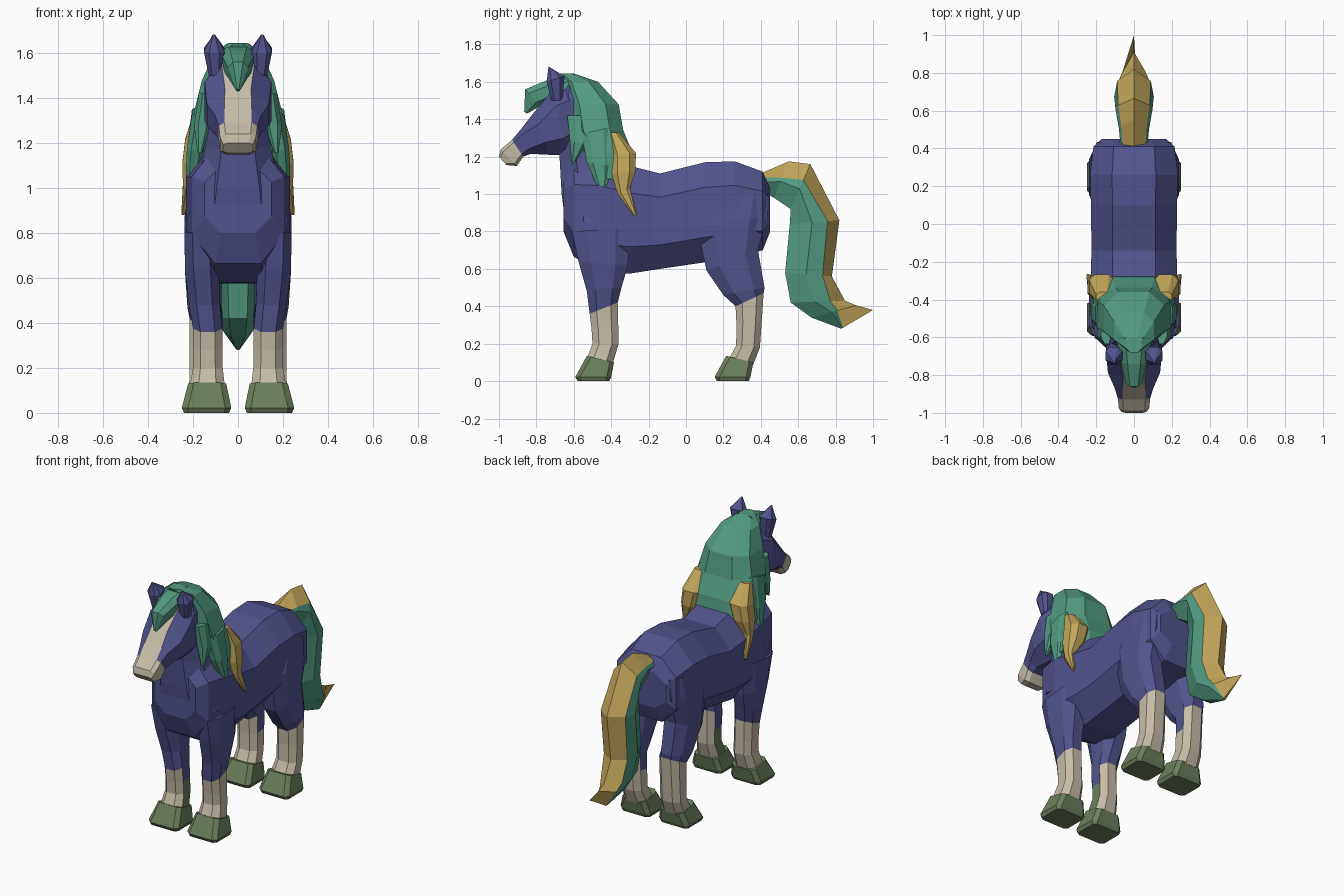
import bpy, bmesh
from mathutils import Vector


def lin(c):
    c /= 255
    return c / 12.92 if c < 0.04045 else ((c + 0.055) / 1.055) ** 2.4


def material(name, r, g, b):
    m = bpy.data.materials.new(name)
    m.diffuse_color = (lin(r), lin(g), lin(b), 1)
    return m


blue = material("coat_blue", 82, 84, 142)
green = material("mane_green", 82, 156, 130)
gold = material("lock_gold", 194, 166, 90)
cream = material("cream", 198, 188, 168)
olive = material("hoof_olive", 106, 126, 92)


# Chamfered-box ring: a, b are the (y, z) ends of its side line, x0..x1 its width
def ring(a, b, x0, x1, k=0.5):
    a, b = Vector(a), Vector(b)
    uv = [(k, 1), (1, k), (1, -k), (k, -1), (-k, -1), (-1, -k), (-1, k), (-k, 1)]
    pts = []
    for u, v in uv:
        p = a.lerp(b, (1 - v) / 2)
        pts.append(Vector(((x0 + x1) / 2 + (x1 - x0) / 2 * u, p.x, p.y)))
    return pts


# Skin a list of rings; rule(ring index, side index) picks the material slot
def loft(name, rings, mats, rule=lambda i, j: 0, mirror=False, caps=(0, 0)):
    bm = bmesh.new()
    vs = [[bm.verts.new(p) for p in r] for r in rings]
    n = len(rings[0])
    for i in range(len(vs) - 1):
        for j in range(n):
            q = (j + 1) % n
            f = bm.faces.new((vs[i][j], vs[i][q], vs[i + 1][q], vs[i + 1][j]))
            f.material_index = rule(i, j)
    for r, c in ((vs[0], caps[0]), (vs[-1], caps[1])):
        bm.faces.new(r).material_index = c
    bmesh.ops.recalc_face_normals(bm, faces=bm.faces[:])
    me = bpy.data.meshes.new(name)
    bm.to_mesh(me)
    bm.free()
    for m in mats:
        me.materials.append(m)
    ob = bpy.data.objects.new(name, me)
    bpy.context.collection.objects.link(ob)
    if mirror:
        ob.modifiers.new("Mirror", 'MIRROR')
    return ob


def mid(a, b, hw, k=0.5):
    return ring(a, b, -hw, hw, k)


# Torso: y, bottom, top, half width
torso = [(-.655, .80, 1.10, .15), (-.60, .665, 1.18, .205), (-.46, .58, 1.2, .232),
         (-.30, .575, 1.15, .23), (-.14, .60, 1.11, .225), (.10, .635, 1.17, .228),
         (.26, .66, 1.175, .232), (.41, .70, 1.12, .215), (.45, .80, 1.03, .17)]
loft("torso", [mid((y, t), (y, b), w) for y, b, t, w in torso], [blue])

# Neck: z, front y, back y, half width
neck = [(.85, -.645, -.25, .225), (1.0, -.665, -.25, .19), (1.18, -.675, -.32, .145),
        (1.35, -.69, -.38, .13), (1.5, -.70, -.42, .125), (1.6, -.66, -.5, .09)]
loft("neck", [mid((f, z), (b, z), w) for z, f, b, w in neck], [blue])

# Head with a cream blaze and muzzle
loft("head", [
    mid((-.60, 1.60), (-.55, 1.27), .115),
    mid((-.71, 1.56), (-.64, 1.21), .148),
    mid((-.81, 1.44), (-.73, 1.21), .138, .42),
    mid((-.88, 1.35), (-.83, 1.215), .102, .6),
    mid((-.93, 1.29), (-.87, 1.20), .086, .7),
    mid((-.99, 1.24), (-.905, 1.15), .08, .7),
    mid((-1.0, 1.20), (-.96, 1.155), .066, .7)],
    [blue, cream], lambda i, j: int(i >= 4 or (i >= 1 and j == 7)), caps=(0, 1))

# Ears
loft("ears", [
    ring((-.72, 1.50), (-.66, 1.50), .07, .13),
    ring((-.745, 1.60), (-.65, 1.63), .06, .152),
    ring((-.735, 1.682), (-.715, 1.67), .10, .115)], [blue], mirror=True)

# Mane cape around the back of the neck: z, front y, back y, half width
cape = [(1.645, -.68, -.60, .04), (1.60, -.66, -.47, .105), (1.48, -.64, -.36, .16),
        (1.34, -.62, -.335, .195), (1.22, -.56, -.285, .215), (1.08, -.47, -.27, .222)]
loft("mane", [mid((f, z), (b, z), w) for z, f, b, w in cape], [green])
loft("forelock", [
    mid((-.60, 1.643), (-.62, 1.50), .095),
    mid((-.74, 1.61), (-.70, 1.50), .068),
    mid((-.86, 1.56), (-.78, 1.47), .045),
    mid((-.865, 1.44), (-.85, 1.43), .008)], [green])

# Hanging mane locks
loft("front_mane_locks", [
    ring((-.635, 1.42), (-.48, 1.42), .10, .175),
    ring((-.62, 1.28), (-.525, 1.27), .12, .195),
    ring((-.612, 1.155), (-.602, 1.16), .16, .18)], [green], mirror=True)
loft("middle_mane_locks", [
    ring((-.56, 1.32), (-.40, 1.36), .12, .205),
    ring((-.53, 1.17), (-.40, 1.15), .15, .228),
    ring((-.48, 1.05), (-.42, 1.05), .17, .232),
    ring((-.44, .955), (-.43, .96), .20, .225)], [green], mirror=True)
loft("gold_mane_locks", [
    ring((-.415, 1.33), (-.36, 1.33), .12, .20),
    ring((-.40, 1.21), (-.268, 1.22), .10, .235),
    ring((-.40, 1.11), (-.27, 1.12), .13, .247),
    ring((-.365, 1.0), (-.30, 1.03), .19, .245),
    ring((-.275, .88), (-.265, .89), .235, .252)], [gold], mirror=True)


# Tail: gold outer ridge, green inside; t is where the colours meet
def tail_ring(a, b, hw, t):
    a, b = Vector(a), Vector(b)
    side = [(0, 0), (.85, t), (1, max(t, .55)), (.45, 1), (-.45, 1), (-1, max(t, .55)), (-.85, t)]
    return [Vector((u * hw, *a.lerp(b, v))) for u, v in side]


loft("tail", [
    tail_ring((.40, 1.11), (.40, 1.02), .07, .25),
    tail_ring((.55, 1.175), (.47, .98), .08, .45),
    tail_ring((.665, 1.16), (.56, .92), .098, .35),
    tail_ring((.82, .86), (.555, .84), .105, .24),
    tail_ring((.78, .56), (.53, .58), .10, .2),
    tail_ring((.85, .43), (.56, .42), .09, .27),
    tail_ring((.91, .405), (.67, .34), .07, .42),
    tail_ring((1.0, .38), (.83, .28), .01, .95)],
    [green, gold], lambda i, j: int(j in (0, 6)), caps=(0, 1))

# Legs: cream socks, inner face (side 5) in darker colours
loft("front_legs", [
    ring((-.53, .12), (-.39, .10), .058, .215),
    ring((-.50, .20), (-.36, .20), .068, .20),
    ring((-.505, .28), (-.362, .29), .07, .198),
    ring((-.515, .36), (-.365, .42), .07, .20),
    ring((-.53, .48), (-.345, .50), .08, .218),
    ring((-.575, .64), (-.31, .62), .085, .236),
    ring((-.61, .80), (-.30, .82), .10, .238)],
    [blue, cream, olive],
    lambda i, j: 0 if i > 2 or (j == 5 and i == 2) else 2 if j == 5 else 1,
    mirror=True, caps=(1, 0))
loft("hind_legs", [
    ring((.23, .12), (.36, .09), .058, .218),
    ring((.268, .19), (.395, .18), .068, .215),
    ring((.27, .30), (.405, .32), .07, .215),
    ring((.265, .40), (.415, .47), .07, .215),
    ring((.20, .46), (.42, .50), .075, .225),
    ring((.11, .59), (.385, .70), .07, .235),
    ring((.06, .82), (.435, .88), .07, .238),
    ring((.15, 1.0), (.435, 1.0), .07, .225)],
    [blue, cream], lambda i, j: int(i < 2 or (i == 2 and j != 5)),
    mirror=True, caps=(1, 0))

# Hooves
for name, y in (("front_hooves", 0), ("hind_hooves", .745)):
    loft(name, [
        ring((y - .58, 0), (y - .41, 0), .04, .24, .8),
        ring((y - .592, .022), (y - .40, .022), .03, .25, .75),
        ring((y - .53, .135), (y - .385, .10), .052, .222, .7)], [olive], mirror=True)
